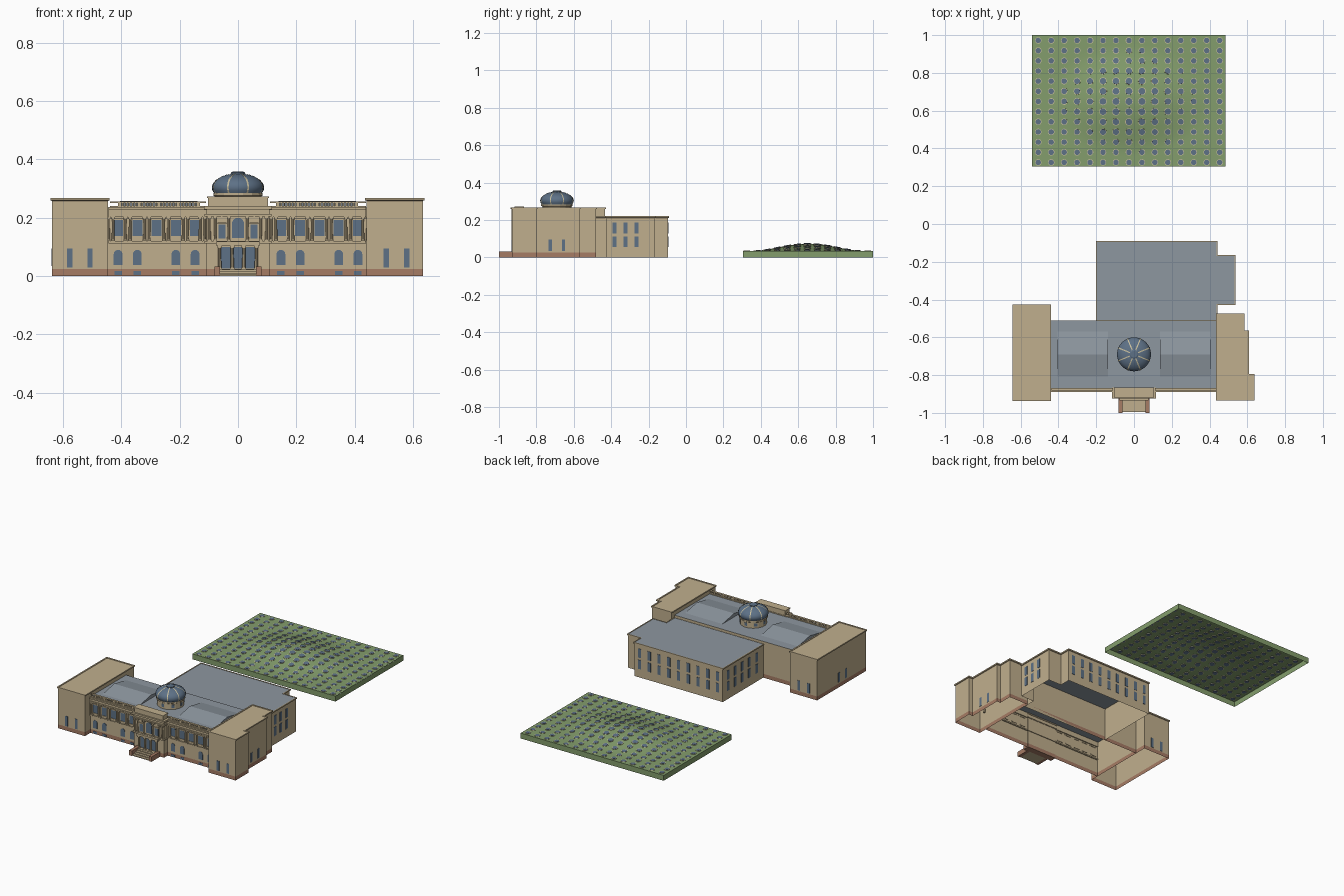
import bpy, bmesh, math
from mathutils import Matrix, Vector

cube = bpy.data.objects.get("Cube")
if cube:
    bpy.data.objects.remove(cube, do_unlink=True)


def material(name, r, g, b):
    m = bpy.data.materials.new(name)
    m.use_nodes = True
    m.diffuse_color = (r, g, b, 1)
    m.node_tree.nodes["Principled BSDF"].inputs["Base Color"].default_value = (r, g, b, 1)
    return m


STONE = material("sandstone", .53, .43, .27)
BROWN = material("red_plinth_stone", .38, .2, .13)
SLATE = material("grey_roof", .27, .31, .35)
GLASS = material("blue_glass", .11, .165, .24)
GRASS = material("grass", .23, .34, .15)
CREAM = material("cream_rim", .58, .52, .34)


def finish(name, bm, *mats, smooth=False):
    mesh = bpy.data.meshes.new(name)
    bm.to_mesh(mesh)
    bm.free()
    obj = bpy.data.objects.new(name, mesh)
    bpy.context.collection.objects.link(obj)
    for m in mats:
        mesh.materials.append(m)
    for p in mesh.polygons:
        p.use_smooth = smooth


def box(bm, x0, x1, y0, y1, z0, z1, mi=0):
    mat = Matrix.Translation(((x0 + x1) / 2, (y0 + y1) / 2, (z0 + z1) / 2)) \
        @ Matrix.Diagonal((x1 - x0, y1 - y0, z1 - z0, 1))
    for v in bmesh.ops.create_cube(bm, size=1, matrix=mat)["verts"]:
        for f in v.link_faces:
            f.material_index = mi


def bridge(bm, a, b, mi=0):
    for i in range(len(a)):
        j = (i + 1) % len(a)
        bm.faces.new((a[i], a[j], b[j], b[i])).material_index = mi


def shell(name, outline, levels, top, mats):
    """Open-bottomed block: levels are (height, outset, material of band below)."""
    bm = bmesh.new()
    n, prev = len(outline), None
    pts = [Vector(p) for p in outline]
    for z, off, mi in levels:
        ring = []
        for i, p in enumerate(pts):
            d = [(p - pts[i - 1]).normalized(), (pts[(i + 1) % n] - p).normalized()]
            q = p + off * sum((Vector((e.y, -e.x)) for e in d), Vector((0, 0)))
            ring.append(bm.verts.new((q.x, q.y, z)))
        if prev:
            bridge(bm, prev, ring, mi)
        prev = ring
    if top is not None:
        bm.faces.new(prev).material_index = top
    finish(name, bm, *mats)


def rect(x0, x1, y0, y1):
    return [(x0, y0), (x1, y0), (x1, y1), (x0, y1)]


def window(bm, x, y, z0, z1, w, normal=(0, -1), arched=False):
    n = Vector((*normal, 0)).normalized()
    u, r = Vector((-n.y, n.x, 0)), w / 2
    if arched:
        shape = [(-r, z0), (r, z0)] + [(r * math.cos(a * math.pi / 8), z1 - r + r * math.sin(a * math.pi / 8))
                                       for a in range(9)]
    else:
        shape = [(-r, z0), (r, z0), (r, z1), (-r, z1)]
    o = Vector((x, y, 0))
    rings = [[bm.verts.new(o + u * s + n * d + Vector((0, 0, z))) for s, z in shape] for d in (0, .002)]
    bridge(bm, *rings)
    bm.faces.new(rings[1])


def lathe(bm, profile, seg, cx=0, cy=0, rot=0):
    prev = None
    for r, z in profile:
        ring = [bm.verts.new((cx + r * math.cos(rot + i * math.tau / seg),
                              cy + r * math.sin(rot + i * math.tau / seg), z)) for i in range(seg)]
        if prev:
            bridge(bm, prev, ring)
        prev = ring
    bm.faces.new(prev)


def column(bm, x, y, z0, z1, r=.005):
    lathe(bm, [(r, z0), (r * .8, z1)], 8, x, y)
    box(bm, x - r * 1.3, x + r * 1.3, y - r * 1.3, y + r * 1.3, z1 - .008, z1)
    box(bm, x - r * 1.3, x + r * 1.3, y - r * 1.3, y + r * 1.3, z0, z0 + .006)


# Main blocks
wing_levels = [(0, 0, 1), (.025, 0, 1), (.258, 0, 0), (.26, .005, 0), (.268, .005, 0),
               (.268, -.004, 0), (.265, -.004, 0)]
shell("left_side_wing", rect(-.638, -.445, -.932, -.432), wing_levels, 0, (STONE, BROWN))
shell("right_side_wing", [(.44, -.93), (.634, -.93), (.634, -.8), (.605, -.8), (.605, -.57),
                          (.58, -.57), (.58, -.48), (.44, -.48)], wing_levels, 0, (STONE, BROWN))
shell("main_hall", rect(-.445, .44, -.875, -.51),
      [(0, 0, 1), (.025, 0, 1), (.235, 0, 0)], 2, (STONE, BROWN, SLATE))
shell("rear_block", [(-.197, -.51), (.437, -.51), (.437, -.425), (.533, -.425), (.533, -.168),
                     (.437, -.168), (.437, -.095), (-.197, -.095)],
      [(0, 0, 0), (.21, 0, 0), (.212, .005, 0), (.22, .005, 0), (.22, -.001, 0), (.218, -.001, 0)],
      1, (STONE, SLATE))

# Gabled roof lights
bm = bmesh.new()
for x0, x1 in ((-.405, -.138), (.138, .405)):
    a, b = ([bm.verts.new((x, y, z)) for y, z in ((-.808, .235), (-.57, .235), (-.69, .258))] for x in (x0, x1))
    bridge(bm, b, a)
    bm.faces.new(b)
    bm.faces.new(a[::-1])
bmesh.ops.recalc_face_normals(bm, faces=bm.faces)
finish("gabled_roof_lights", bm, SLATE)

# Facade windows
bm = bmesh.new()
bays = [s * (.147 + .066 * i) for s in (-1, 1) for i in range(5)]
for i, x in enumerate(bays):
    window(bm, x, -.875, .137, .192, .034)
    if i % 5 != 2:
        window(bm, x, -.875, .038, .09, .03, arched=True)
        window(bm, x, -.875, .004, .017, .026)
finish("facade_windows", bm, GLASS)

# Wing windows
bm = bmesh.new()
for s in (-.035, .035):
    window(bm, -.542 + s, -.932, .03, .094, .018)
    window(bm, .543 + s, -.93, .03, .094, .018)
    window(bm, -.542 + s, -.432, .03, .094, .018, (0, 1))
    window(bm, .605, -.69 + s, .035, .095, .018, (1, 0))
    window(bm, -.638, -.69 + s, .035, .095, .018, (-1, 0))
finish("wing_windows", bm, GLASS)

# Rear windows in two rows
bm = bmesh.new()
for z in (.055, .128):
    for i in range(9):
        window(bm, -.16 + .07 * i, -.095, z, z + .058, .022, (0, 1))
    for i in range(3):
        window(bm, .533, -.382 + .059 * i, z, z + .058, .022, (1, 0))
    for i in range(5):
        window(bm, -.197, -.44 + .073 * i, z, z + .058, .022, (-1, 0))
finish("rear_windows", bm, GLASS)

# Facade mouldings and paired columns
bm = bmesh.new()
for y, z0, z1 in ((-.881, .112, .12), (-.885, .203, .211), (-.881, .211, .227), (-.89, .227, .236)):
    box(bm, -.443, .438, y, -.868, z0, z1)
for s in (-1, 1):
    for i in range(6):
        shift = {0: .008, 5: -.008}.get(i, 0)
        for d in (-.008, .008):
            column(bm, s * (.114 + .066 * i + shift) + d, -.881, .12, .203)
for x in bays:
    box(bm, x - .021, x + .021, -.882, -.872, .192, .198)
    box(bm, x - .021, x + .021, -.88, -.872, .132, .137)
finish("facade_mouldings", bm, STONE)

# Roof balustrade
bm = bmesh.new()
for s in (-1, 1):
    for z in (.236, .251):
        box(bm, min(s * .11, s * .438), max(s * .11, s * .438), -.882, -.868, z, z + .005)
    for i in range(25):
        x = s * (.137 + .0112 * i)
        r = .006 if i % 6 == 0 else .0025
        box(bm, x - r, x + r, -.875 - r, -.875 + r, .24, .252)
finish("roof_balustrade", bm, STONE)

# Central pavilion with attic and porch
bm = bmesh.new()
box(bm, -.108, .108, -.912, -.87, .025, .235)
box(bm, -.108, .108, -.912, -.87, 0, .025, 1)
for x, y0, y1, z0, z1 in ((.114, -.92, -.865, .112, .12), (.114, -.92, -.865, .205, .212),
                          (.116, -.924, -.865, .228, .24), (.102, -.914, -.868, .24, .268),
                          (.106, -.918, -.865, .267, .273), (.076, -.934, -.9, .104, .118),
                          (.076, -.934, -.9, .018, .024)):
    box(bm, -x, x, y0, y1, z0, z1)
for s in (-1, 1):
    for x in (.02, .063):
        column(bm, s * x, -.924, .024, .104, .006)
    for x in (.032, .078, .098):
        column(bm, s * x, -.918, .12, .205)
    box(bm, s * .055 - .016, s * .055 + .016, -.918, -.91, .178, .184)
    disc = Matrix.Translation((s * .055, -.913, .195)) @ Matrix.Rotation(math.pi / 2, 4, "X")
    bmesh.ops.create_cone(bm, cap_ends=True, segments=12, radius1=.009, radius2=.009, depth=.006, matrix=disc)
finish("central_pavilion", bm, STONE, BROWN)

bm = bmesh.new()
window(bm, 0, -.912, .13, .2, .042, arched=True)
for x in (-.042, 0, .042):
    window(bm, x, -.912, .026, .1, .034)
for x in (-.055, .055):
    window(bm, x, -.912, .128, .176, .024)
finish("pavilion_windows", bm, GLASS)

# Entrance steps and cheek walls
bm = bmesh.new()
for i in range(4):
    box(bm, -.062, .062, -.996 + .016 * i, -.91, .0055 * i, .0055 * (i + 1))
for s in (-1, 1):
    box(bm, s * .071 - .01, s * .071 + .01, -1, -.912, 0, .032, 1)
finish("entrance_steps", bm, STONE, BROWN)

# Dome on a windowed drum
CY = -.69
bm = bmesh.new()
lathe(bm, [(.08, .235), (.08, .272), (.086, .276), (.086, .284), (.07, .284)], 16, 0, CY, math.pi / 16)
finish("dome_drum", bm, STONE)
bm = bmesh.new()
for k in range(8):
    a = k * math.tau / 8
    n = (math.cos(a), math.sin(a))
    window(bm, n[0] * .0784, CY + n[1] * .0784, .246, .266, .018, n)
finish("drum_windows", bm, GLASS)

profile = [(.081, .282), (.088, .294), (.09, .305), (.086, .318), (.075, .33), (.058, .34), (.038, .347), (.02, .35)]
bm = bmesh.new()
lathe(bm, profile, 32, 0, CY)
finish("dome", bm, GLASS, smooth=True)
bm = bmesh.new()
for k in range(8):
    a = (k + .5) * math.tau / 8
    n, t = Vector((math.cos(a), math.sin(a), 0)), Vector((-math.sin(a), math.cos(a), 0))
    prev = None
    for r, z in profile:
        c = Vector((0, CY, z + .0015)) + n * (r + .0015)
        pair = [bm.verts.new(c - t * .003), bm.verts.new(c + t * .003)]
        if prev:
            bm.faces.new((prev[0], prev[1], pair[1], pair[0]))
        prev = pair
finish("dome_ribs", bm, CREAM)
bm = bmesh.new()
lathe(bm, [(.024, .346), (.024, .355), (.018, .358)], 16, 0, CY)
finish("dome_cap", bm, GLASS)

# Garden with a gentle mound
GX, GY = -.028, .6525


def mound(x, y):
    q = ((x - GX) / .43) ** 2 + ((y - GY) / .29) ** 2
    return .035 + (.038 * (1 - q) ** 2 if q < 1 else 0)


shell("garden_edge", rect(-.54, .485, .305, 1), [(0, 0, 0), (.035, 0, 0)], None, (GRASS,))
bm = bmesh.new()
bmesh.ops.create_grid(bm, x_segments=48, y_segments=36, size=1,
                      matrix=Matrix.Translation((GX, GY, 0)) @ Matrix.Diagonal((.5125, .3475, 1, 1)))
for v in bm.verts:
    v.co.z = mound(v.co.x, v.co.y)
finish("garden_lawn", bm, GRASS, smooth=True)

# Round skylights set into the lawn
bm = bmesh.new()
for i in range(15):
    for j in range(13):
        x, y = -.507 + .0686 * i, .326 + .0538 * j
        h, e = mound(x, y), .01
        n = Vector((mound(x - e, y) - mound(x + e, y), mound(x, y - e) - mound(x, y + e), 2 * e))
        r = .0145 + .1 * (h - .035)
        m = Matrix.Translation((x, y, h)) @ n.to_track_quat("Z", "Y").to_matrix().to_4x4()
        for mi, rad, depth in ((0, r + .003, .004), (1, r, .006)):
            made = bmesh.ops.create_cone(bm, cap_ends=True, segments=14, radius1=rad, radius2=rad,
                                         depth=depth, matrix=m)
            for v in made["verts"]:
                for f in v.link_faces:
                    f.material_index = mi
finish("garden_skylights", bm, CREAM, GLASS)
